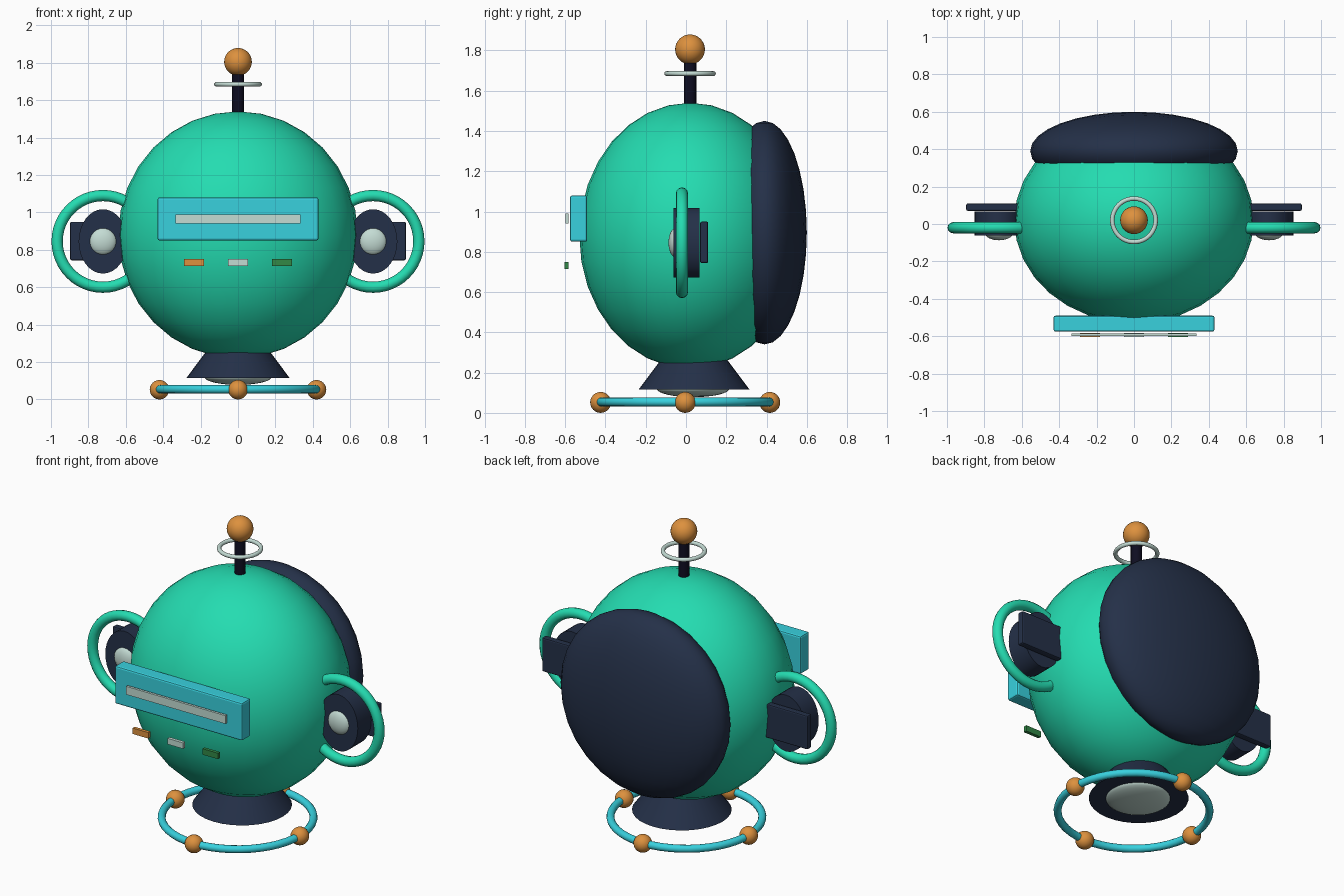
import bpy
import math

if "Cube" in bpy.data.objects:
    bpy.data.objects.remove(bpy.data.objects["Cube"], do_unlink=True)


def material(name, rgb):
    """Flat material from 0-255 display values, stored as linear."""
    lin = [((c / 255 + 0.055) / 1.055) ** 2.4 for c in rgb] + [1.0]
    mat = bpy.data.materials.new(name)
    mat.use_nodes = True
    mat.diffuse_color = lin
    mat.node_tree.nodes["Principled BSDF"].inputs["Base Color"].default_value = lin
    return mat


GREEN = material("sea green", (36, 220, 177))
CYAN = material("cyan", (56, 209, 222))
NAVY = material("navy", (36, 48, 72))
BLACK = material("near black", (14, 13, 33))
ORANGE = material("orange", (221, 145, 62))
GREY = material("pale grey", (196, 220, 212))
LEAF = material("leaf green", (50, 136, 70))


def finish(name, mat, scale=(1, 1, 1), smooth=True):
    ob = bpy.context.object
    ob.name = name
    ob.data.name = name
    ob.scale = scale
    bpy.ops.object.transform_apply(location=False, rotation=True, scale=True)
    ob.data.materials.append(mat)
    if smooth:
        bpy.ops.object.shade_smooth_by_angle(angle=math.radians(35))
    return ob


def ball(name, mat, loc, radii, segments=32, rings=16):
    bpy.ops.mesh.primitive_uv_sphere_add(segments=segments, ring_count=rings, location=loc)
    return finish(name, mat, radii)


def ring(name, mat, loc, major, minor, upright=False):
    bpy.ops.mesh.primitive_torus_add(
        location=loc, rotation=(math.pi / 2 if upright else 0, 0, 0),
        major_radius=major, minor_radius=minor, major_segments=48, minor_segments=12)
    return finish(name, mat)


def box(name, mat, loc, size, bevel=0.0):
    bpy.ops.mesh.primitive_cube_add(size=1, location=loc)
    ob = finish(name, mat, size, smooth=False)
    if bevel:
        mod = ob.modifiers.new("bevel", "BEVEL")
        mod.width = bevel
        mod.segments = 2
    return ob


# Body and rounded pack on the back
ball("body", GREEN, (0, 0.02, 0.88), (0.64, 0.55, 0.66))
ball("back_pack", NAVY, (0, 0.39, 0.895), (0.555, 0.21, 0.555))

# Antenna
bpy.ops.mesh.primitive_cylinder_add(vertices=16, radius=0.031, depth=0.28, location=(0, 0.02, 1.64))
finish("antenna_stem", BLACK)
ball("antenna_ball", ORANGE, (0, 0.02, 1.805), (0.074,) * 3)
ring("antenna_ring", GREY, (0, 0.02, 1.685), 0.116, 0.012)

# Face panel, slot and three buttons
box("face_panel", CYAN, (0, -0.533, 0.965), (0.86, 0.085, 0.23), 0.01)
box("face_slot", GREY, (0, -0.592, 0.965), (0.67, 0.015, 0.05))
for i, (name, mat) in enumerate((("right", ORANGE), ("middle", GREY), ("left", LEAF))):
    box(name + "_button", mat, ((i - 1) * 0.235, -0.594, 0.732), (0.105, 0.02, 0.036))

# Side pods with lamp, rear block and loop handle
for side, s in (("left", 1), ("right", -1)):
    x = 0.722 * s
    bpy.ops.mesh.primitive_cylinder_add(
        vertices=32, radius=1, depth=1, location=(x, 0.003, 0.845), rotation=(math.pi / 2, 0, 0))
    finish(side + "_pod", NAVY, (0.13, 0.172, 0.13))
    ball(side + "_lamp", GREY, (x, -0.05, 0.845), (0.074, 0.037, 0.074))
    box(side + "_pod_block", NAVY, (x, 0.09, 0.847), (0.35, 0.04, 0.206), 0.008)
    ring(side + "_handle", GREEN, (x, -0.02, 0.845), 0.245, 0.03, upright=True)

# Skirt, underside lamp and floor ring
bpy.ops.mesh.primitive_cone_add(vertices=32, radius1=0.276, radius2=0.16, depth=0.155, location=(0, 0.04, 0.1925))
finish("skirt", NAVY)
ball("under_lamp", GREY, (0, 0.035, 0.12), (0.18, 0.18, 0.042))
ring("floor_ring", CYAN, (0, -0.004, 0.054), 0.42, 0.022)
for i in range(4):
    a = i * math.pi / 2
    ball("ring_ball_%d" % (i + 1), ORANGE,
         (0.42 * math.cos(a), -0.004 + 0.42 * math.sin(a), 0.052), (0.052,) * 3, 24, 12)
